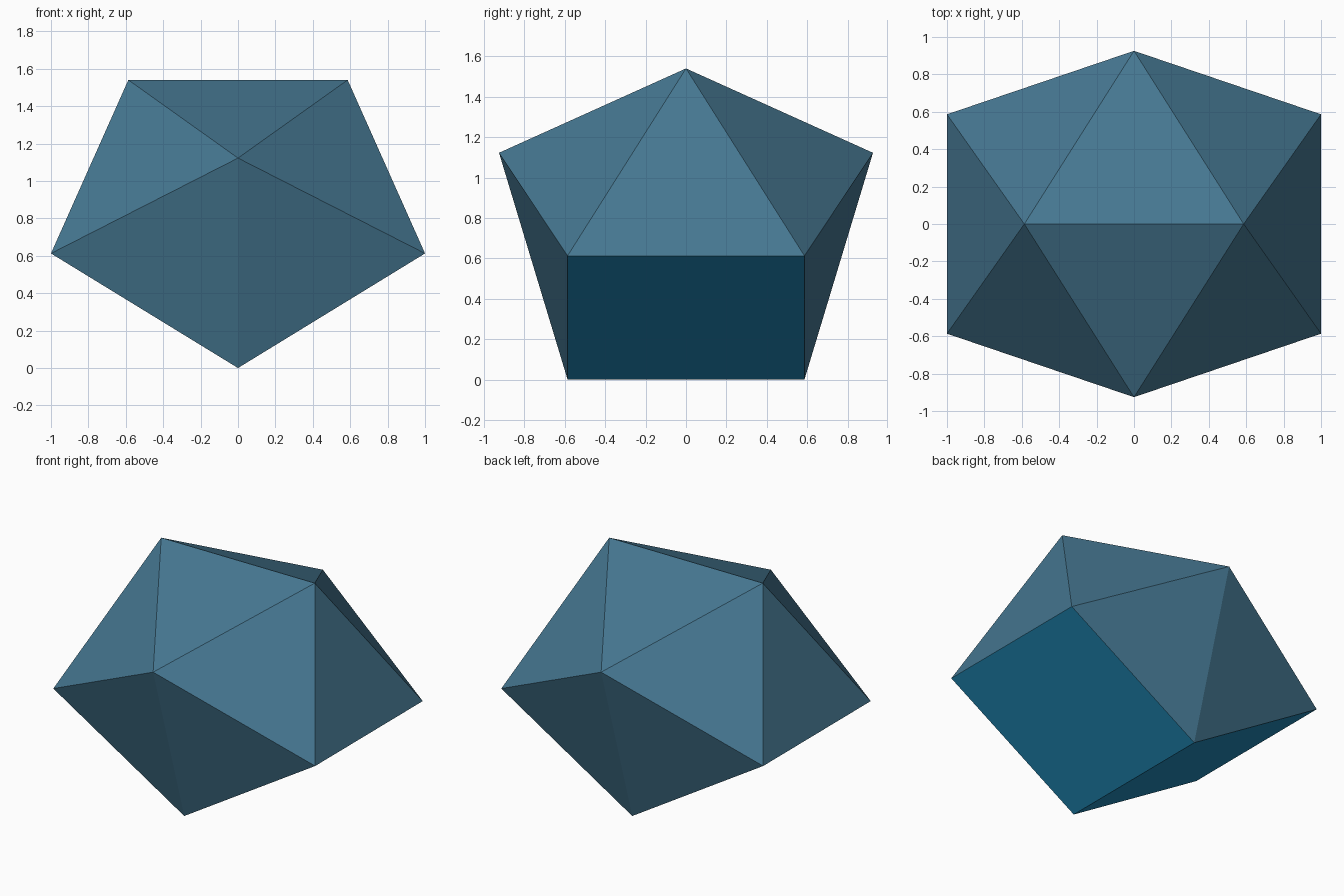
import bpy, bmesh, math

if "Cube" in bpy.data.objects:
    bpy.data.objects.remove(bpy.data.objects["Cube"])

# Every edge of the solid has the same length; k is its shape constant
k = 0.85273
s = 1 / k                                   # edge length when the width is 2
h = s / 2
w = math.sqrt(1 - k * k)
mid_z = s * w                               # height of the square tops
peak_y = s * (math.sqrt(0.75 - k * k) / w + 0.5)
peak_z = mid_z - s * (1 - 2 * k * k) / (2 * w)
ridge_z = mid_z + s * math.sqrt(0.5 + k - k * k)


def material(name, color):
    m = bpy.data.materials.new(name)
    m.diffuse_color = (*color, 1)
    m.use_nodes = True
    m.node_tree.nodes["Principled BSDF"].inputs["Base Color"].default_value = m.diffuse_color
    return m


bm = bmesh.new()


def vert(x, y, z):
    return bm.verts.new((x, y, z))


signs = (-1, 1)
ridge = {i: vert(i * h, 0, ridge_z) for i in signs}
peak = {j: vert(0, j * peak_y, peak_z) for j in signs}
keel = {j: vert(0, j * h, 0) for j in signs}
side = {(i, j): vert(i, j * h, mid_z) for i in signs for j in signs}

for i in signs:
    # Lower square and the triangle above it
    square = bm.faces.new((side[i, -1], side[i, 1], keel[1], keel[-1]))
    square.material_index = 1
    bm.faces.new((side[i, -1], side[i, 1], ridge[i]))
    # Roof triangle
    bm.faces.new((ridge[-1], ridge[1], peak[i]))
    # Corner triangles, upper and lower
    for j in signs:
        bm.faces.new((ridge[i], peak[j], side[i, j]))
        bm.faces.new((peak[j], side[i, j], keel[j]))

bmesh.ops.recalc_face_normals(bm, faces=bm.faces[:])
mesh = bpy.data.meshes.new("faceted_solid")
bm.to_mesh(mesh)
bm.free()
mesh.materials.append(material("slate blue", (0.060, 0.184, 0.283)))
mesh.materials.append(material("bright blue", (0.016, 0.270, 0.515)))
bpy.context.collection.objects.link(bpy.data.objects.new("faceted_solid", mesh))
